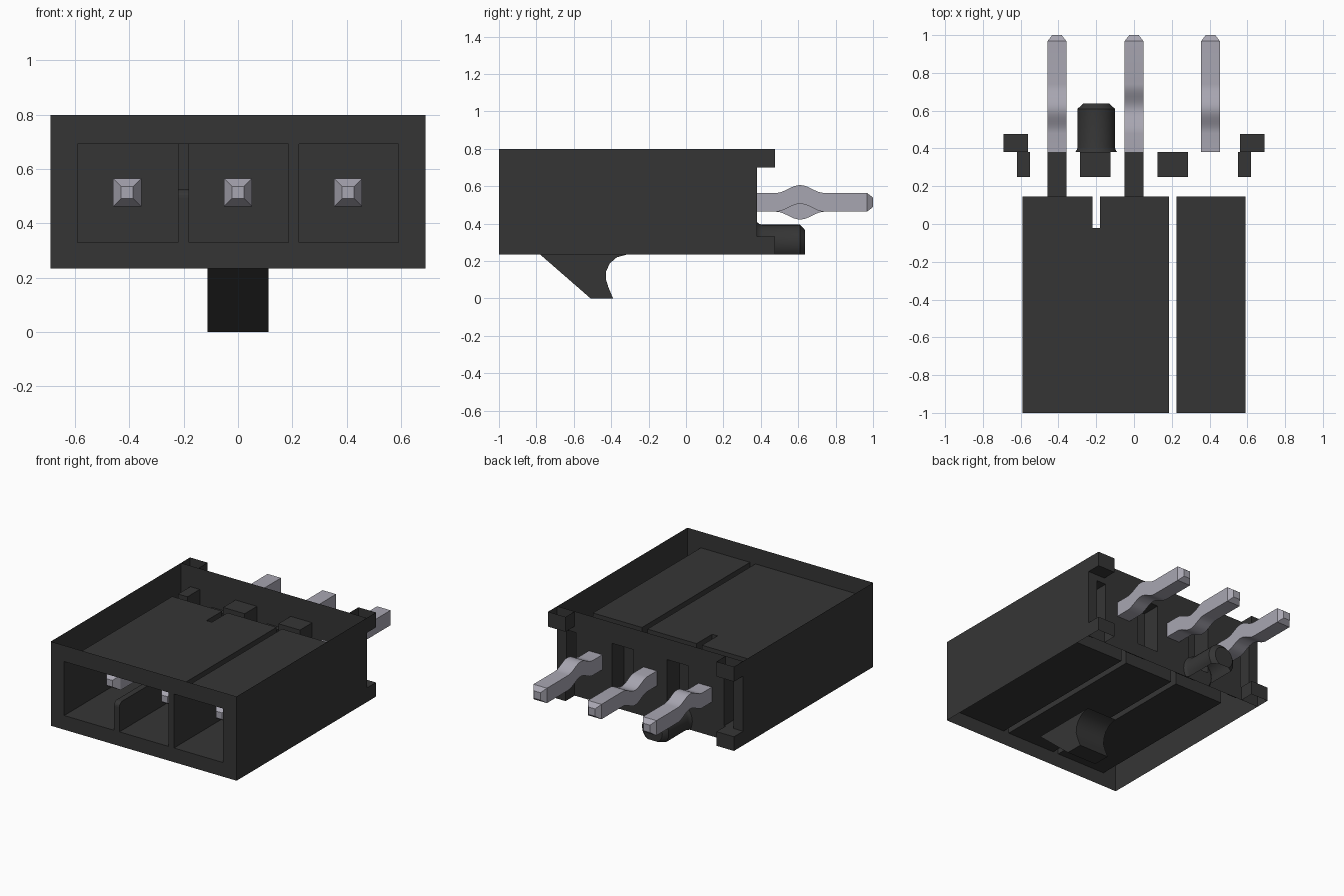
import bpy, bmesh, math

if "Cube" in bpy.data.objects:
    bpy.data.objects.remove(bpy.data.objects["Cube"], do_unlink=True)


def material(name, rgb):
    m = bpy.data.materials.new(name)
    m.use_nodes = True
    m.diffuse_color = (*rgb, 1)
    m.node_tree.nodes["Principled BSDF"].inputs["Base Color"].default_value = (*rgb, 1)
    return m


BLACK = material("black plastic", (0.036, 0.036, 0.036))
METAL = material("tinned metal", (0.39, 0.38, 0.44))


def build(name, polys, mat=BLACK, smooth=False):
    """Make one object from a list of polygons, welding shared corners."""
    bm = bmesh.new()
    for p in polys:
        bm.faces.new([bm.verts.new(c) for c in p])
    bmesh.ops.remove_doubles(bm, verts=bm.verts, dist=1e-5)
    bmesh.ops.recalc_face_normals(bm, faces=bm.faces)
    me = bpy.data.meshes.new(name)
    bm.to_mesh(me)
    bm.free()
    me.materials.append(mat)
    ob = bpy.data.objects.new(name, me)
    bpy.context.collection.objects.link(ob)
    if smooth:
        bpy.ops.object.select_all(action='DESELECT')
        ob.select_set(True)
        bpy.context.view_layer.objects.active = ob
        bpy.ops.object.shade_smooth_by_angle(angle=math.radians(35))
    return ob


def box(x0, x1, y0, y1, z0, z1, skip=()):
    """Box faces without the sides named in skip, such as '-y'."""
    s = {
        '-x': [(x0, y0, z0), (x0, y0, z1), (x0, y1, z1), (x0, y1, z0)],
        '+x': [(x1, y0, z0), (x1, y1, z0), (x1, y1, z1), (x1, y0, z1)],
        '-y': [(x0, y0, z0), (x1, y0, z0), (x1, y0, z1), (x0, y0, z1)],
        '+y': [(x0, y1, z0), (x0, y1, z1), (x1, y1, z1), (x1, y1, z0)],
        '-z': [(x0, y0, z0), (x0, y1, z0), (x1, y1, z0), (x1, y0, z0)],
        '+z': [(x0, y0, z1), (x1, y0, z1), (x1, y1, z1), (x0, y1, z1)]}
    return [f for k, f in s.items() if k not in skip]


def pierced(y, rect, holes):
    """Upright panel at depth y with rectangular holes (x0, x1, z0, z1)."""
    allr = [rect] + holes
    xs = sorted({v for r in allr for v in r[:2]})
    zs = sorted({v for r in allr for v in r[2:]})
    out = []
    for a, b in zip(xs, xs[1:]):
        for c, d in zip(zs, zs[1:]):
            mx, mz = (a + b) / 2, (c + d) / 2
            if not any(h[0] < mx < h[1] and h[2] < mz < h[3] for h in holes):
                out.append([(a, y, c), (b, y, c), (b, y, d), (a, y, d)])
    return out


def sweep_x(path, x0, x1):
    """Strip made by carrying a (y, z) path from x0 to x1."""
    return [[(x0, *p), (x1, *p), (x1, *q), (x0, *q)] for p, q in zip(path, path[1:])]


def rings_to_polys(rings):
    out = [rings[0], rings[-1]]
    n = len(rings[0])
    for a, b in zip(rings, rings[1:]):
        out += [[a[i], a[(i + 1) % n], b[(i + 1) % n], b[i]] for i in range(n)]
    return out


W, BOT, TOP, BACK, TAB = 0.69, 0.235, 0.80, 0.38, 0.477
C0, C1, CB = 0.33, 0.692, 0.145           # cavity floor, roof and rear

# Outer side walls, each with two rear tabs
side = [(-1, BOT), (TAB, BOT), (TAB, C0), (BACK, C0), (BACK, 0.70),
        (TAB, 0.70), (TAB, TOP), (-1, TOP)]
for label, s in (("left", 1), ("right", -1)):
    build(label + "_wall", [[(s * W, *p) for p in side]])
    xa, xb = sorted((s * 0.56, s * W))
    outer = '+x' if s > 0 else '-x'
    build(label + "_tabs",
          box(xa, xb, BACK, TAB, BOT, C0, (outer, '-y', '-z'))
          + box(xa, xb, BACK, TAB, 0.70, TOP, (outer, '-y', '+z')))

# Front frame around the openings
build("front_frame", pierced(-1, (-W, W, BOT, TOP),
                             [(-0.59, 0.185, C0, C1), (0.225, 0.59, C0, C1)]))

# Rear panel with blind slots
slots = [(-0.62, -0.55), (-0.285, -0.125), (0.125, 0.285), (0.55, 0.62)]
build("rear_panel", pierced(BACK, (-W, W, BOT, TOP),
                            [(a, b, C0, 0.66) for a, b in slots]))
for i, (a, b) in enumerate(slots):
    build(f"rear_slot_{i + 1}", box(a, b, 0.25, BACK, C0, 0.66, ('+y',)))

# Single cavity
build("single_cavity", box(0.225, 0.59, -1, CB, C0, C1, ('-y',)))

# Double cavity: shared roof in front, split behind by the partition
double = box(-0.59, -0.22, -1, CB, C0, C1, ('-y', '+x', '+z'))
double += box(-0.18, 0.185, -1, CB, C0, C1, ('-y', '-x', '+z'))
for x0, x1, y0, y1 in ((-0.59, 0.185, -1, -0.02),
                       (-0.59, -0.22, -0.02, CB), (-0.18, 0.185, -0.02, CB)):
    double.append([(x0, y0, C1), (x1, y0, C1), (x1, y1, C1), (x0, y1, C1)])
build("double_cavity", double)

# Low partition with a rounded front corner, rising to full height at the rear
r = 0.03
edge = [(-1, C0)]
for i in range(6):
    t = math.pi / 2 * i / 5
    edge.append((-1 + r - r * math.cos(t), 0.495 + r * math.sin(t)))
edge += [(-0.02, 0.525), (-0.02, C1)]
flank = edge + [(CB, C1), (CB, C0)]
build("partition", sweep_x(edge, -0.22, -0.18)
      + [[(x, *p) for p in flank] for x in (-0.22, -0.18)])

# Latch hook below
hook = [(-0.78, BOT), (-0.51, 0), (-0.39, 0), (-0.415, 0.06), (-0.429, 0.105),
        (-0.427, 0.145), (-0.408, 0.187), (-0.37, 0.22), (-0.315, BOT)]
build("latch", sweep_x(hook, -0.112, 0.112)
      + [[(x, *p) for p in hook] for x in (-0.112, 0.112)], smooth=True)


# Locating post: round with a flat underside, flared root and chamfered end
def post_ring(y, rad):
    zc = 0.295
    a = math.asin((zc - BOT) / rad)
    n = 24
    return [(-0.2 + rad * math.cos(t), y, zc + rad * math.sin(t))
            for t in (-a + (math.pi + 2 * a) * i / n for i in range(n + 1))]


rings = [post_ring(y, q) for y, q in
         ((BACK, 0.113), (0.39, 0.104), (0.405, 0.099), (0.61, 0.099), (0.637, 0.07))]
post = [rings[-1]]
for a, b in zip(rings, rings[1:]):
    post += [[a[i], a[i + 1], b[i + 1], b[i]] for i in range(len(a) - 1)]
build("locating_post", post, smooth=True)


# Contact pins: blade in the cavity, kinked tail behind
def square(x, y, z, h):
    return [(x - h, y, z - h), (x + h, y, z - h), (x + h, y, z + h), (x - h, y, z + h)]


PZ = 0.514
for name, x, kink in (("right", -0.408, 1), ("middle", 0.0, -1), ("left", 0.405, 1)):
    blade = [(-0.78, 0.022), (-0.735, 0.052), (CB, 0.052)]
    build(name + "_pin_blade", rings_to_polys([square(x, y, PZ, h) for y, h in blade]), METAL)
    tail = [square(x, BACK, PZ, 0.05)]
    for i in range(17):
        t = i / 16
        dz = kink * 0.042 * (1 - math.cos(2 * math.pi * t)) / 2
        tail.append(square(x, 0.48 + 0.26 * t, PZ + dz, 0.05))
    tail += [square(x, 0.968, PZ, 0.05), square(x, 1.0, PZ, 0.025)]
    build(name + "_pin_tail", rings_to_polys(tail), METAL, smooth=True)
    # Plastic sleeve between cavity and rear panel
    if name != "left":
        build(name + "_sleeve", box(x - 0.05, x + 0.05, CB, BACK, PZ - 0.05, PZ + 0.05,
                                    ('-y', '+y')))
